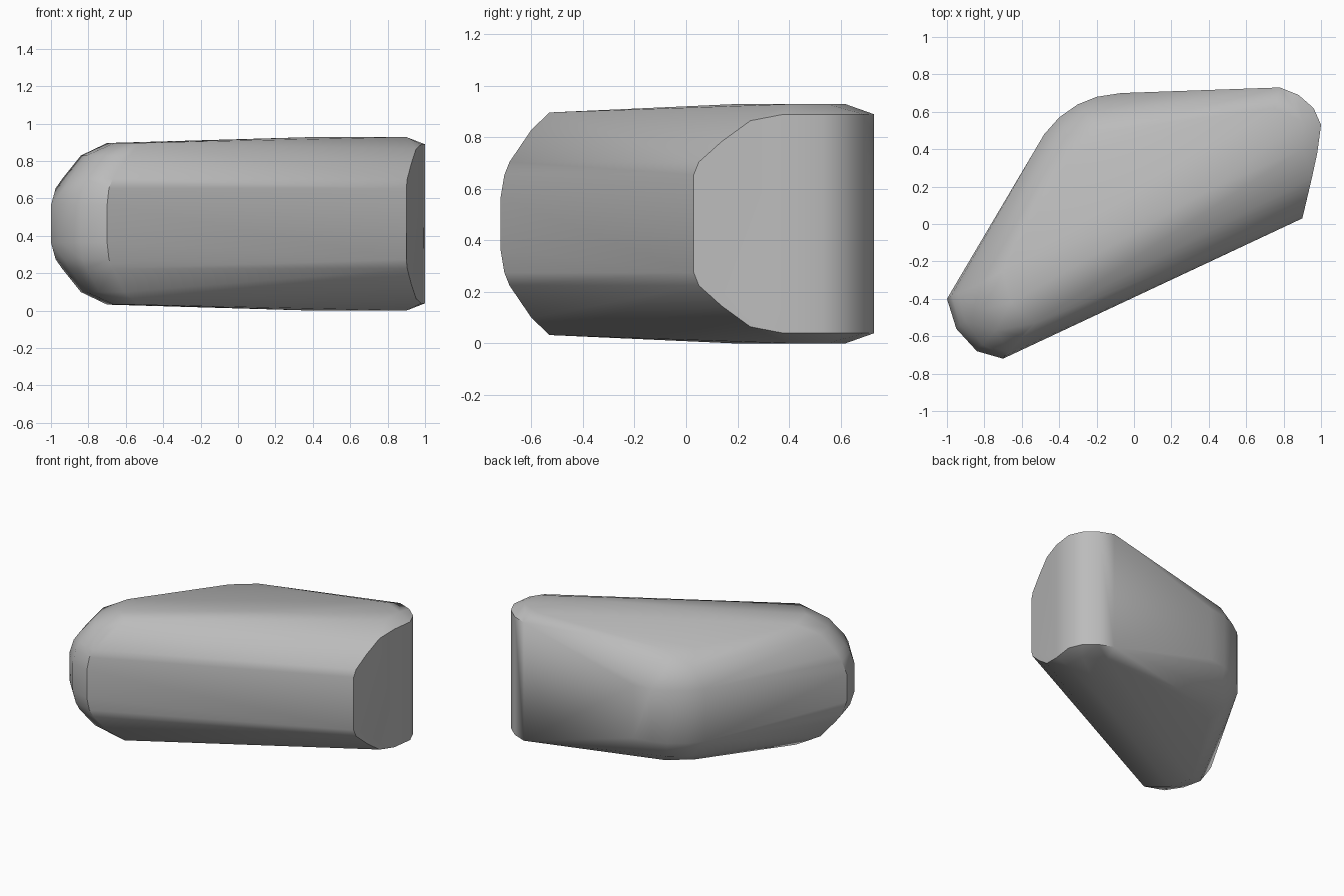
import bpy, bmesh, math

if "Cube" in bpy.data.objects:
    bpy.data.objects.remove(bpy.data.objects["Cube"], do_unlink=True)

MID = 0.464  # height of the horizontal mirror plane

mat = bpy.data.materials.new("plain grey")
mat.use_nodes = True
grey = (0.5, 0.5, 0.5, 1)
mat.diffuse_color = grey
mat.node_tree.nodes["Principled BSDF"].inputs["Base Color"].default_value = grey

# Contours: distance from the mirror plane, then x, y points
contours = {
    # widest outline of the narrow end
    0.10: [(-1, -.40), (-.95, -.56), (-.84, -.68), (-.70, -.72)],
    # narrow end, bent back side and start of the flat end cap
    0.19: [(-.975, -.38), (-.93, -.54), (-.83, -.66), (-.69, -.705), (.90, .03),
           (-.48, .48), (-.40, .57), (-.30, .64), (-.20, .68), (-.07, .70)],
    # rounded shoulders
    0.24: [(-.94, -.37), (-.90, -.52), (-.81, -.645), (-.67, -.685), (.905, .05)],
    0.32: [(.926, .14), (-.25, .58), (-.38, .48)],
    0.365: [(-.84, -.33), (-.81, -.46), (-.74, -.57), (-.61, -.60)],
    0.40: [(.952, .25), (-.18, .49), (-.33, .37)],
    # rim of the wide end
    0.425: [(.98, .38), (.99, .45), (1, .53), (.96, .62), (.88, .69), (.78, .73)],
    # top plateau
    0.432: [(-.70, -.25), (-.66, -.42), (-.53, -.53)],
    0.464: [(.90, .40), (.90, .55), (.75, .62), (.40, .18)],
}

# Wedge-shaped block: mirrored contours wrapped in a convex skin
bm = bmesh.new()
for h, points in contours.items():
    for x, y in points:
        for side in (-1, 1):
            bm.verts.new((x, y, MID + side * h))
hull = bmesh.ops.convex_hull(bm, input=bm.verts[:])
loose = {g for g in hull["geom_interior"] + hull["geom_unused"]
         if isinstance(g, bmesh.types.BMVert)}
bmesh.ops.delete(bm, geom=list(loose), context="VERTS")
bmesh.ops.dissolve_limit(bm, angle_limit=math.radians(2), verts=bm.verts[:], edges=bm.edges[:])
bmesh.ops.recalc_face_normals(bm, faces=bm.faces[:])

mesh = bpy.data.meshes.new("wedge_block")
bm.to_mesh(mesh)
bm.free()
mesh.materials.append(mat)
block = bpy.data.objects.new("wedge_block", mesh)
bpy.context.collection.objects.link(block)

# Smooth sides with a crisp end cap
bpy.ops.object.select_all(action="DESELECT")
block.select_set(True)
bpy.context.view_layer.objects.active = block
bpy.ops.object.shade_smooth_by_angle(angle=math.radians(40))
